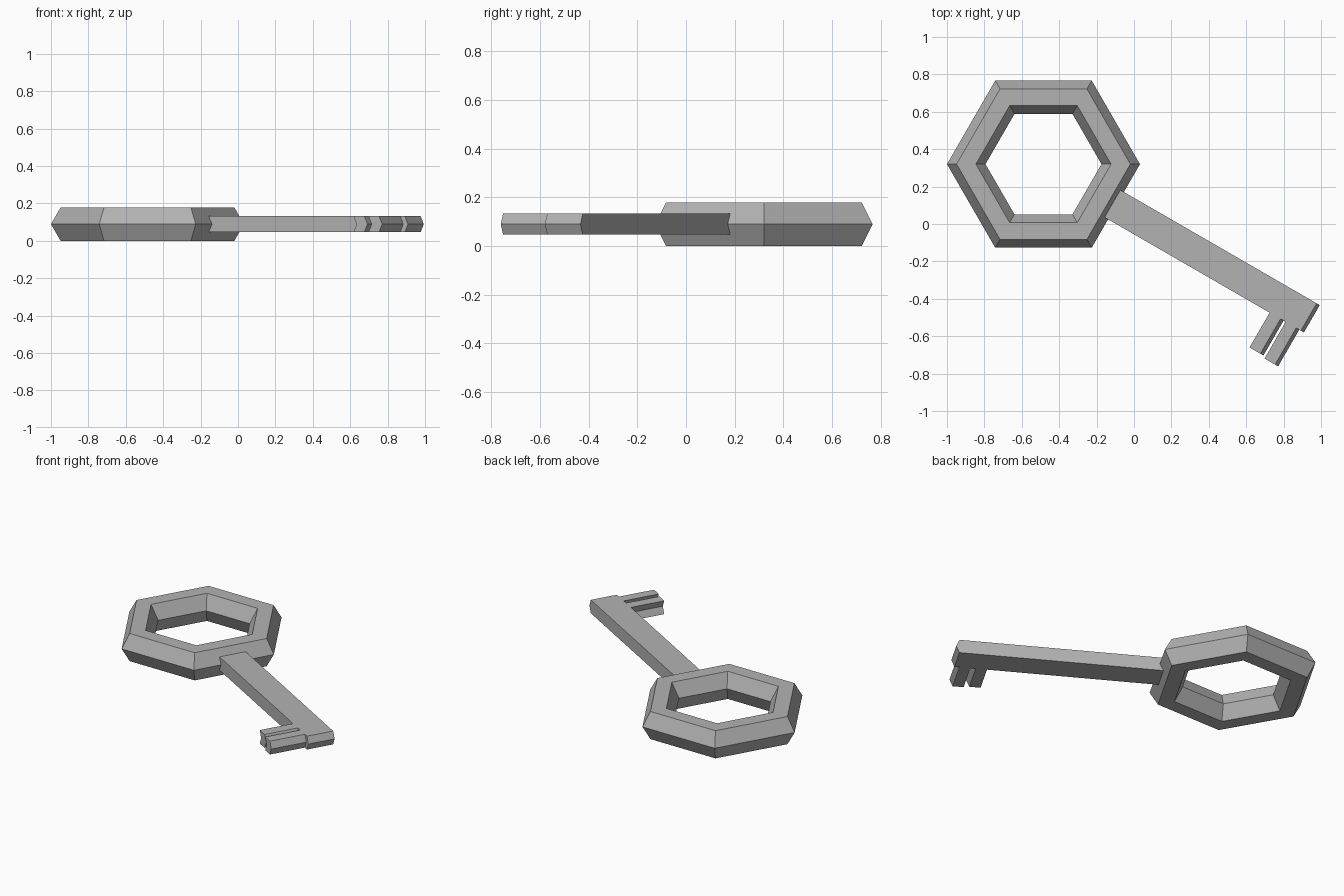
import bpy, bmesh, math
from mathutils import Matrix

if "Cube" in bpy.data.objects:
    bpy.data.objects.remove(bpy.data.objects["Cube"])

CX, CY, CZ = -0.484, 0.32, 0.0893   # bow centre
TILT = math.radians(-30)            # direction of the blade

metal = bpy.data.materials.new("grey metal")
metal.diffuse_color = (0.45, 0.45, 0.45, 1)
metal.use_nodes = True
metal.node_tree.nodes["Principled BSDF"].inputs["Base Color"].default_value = metal.diffuse_color

# Bow: hexagonal ring with a hexagonal section
bpy.ops.mesh.primitive_torus_add(major_segments=6, minor_segments=6,
                                 major_radius=0.413, minor_radius=0.103,
                                 location=(CX, CY, CZ))
bow = bpy.context.object
bow.name = "bow_ring"
bow.data.materials.append(metal)

# Blade: shaft and teeth outline, u along the shaft, v across it
outline = [(0.38, 0.086), (0.38, -0.083), (1.444, -0.083), (1.444, -0.298),
           (1.511, -0.298), (1.511, -0.083), (1.543, -0.083), (1.543, -0.309),
           (1.608, -0.309), (1.608, -0.083), (1.637, -0.083), (1.637, 0.086)]
HALF, BULGE = 0.043, 0.019          # half thickness, forward shift of the mid plane

bm = bmesh.new()
loops = [[bm.verts.new((u + shift, v, z)) for u, v in outline]
         for z, shift in ((-HALF, 0), (0, BULGE), (HALF, 0))]
n = len(outline)
for low, high in zip(loops, loops[1:]):
    for i in range(n):
        j = (i + 1) % n
        bm.faces.new((low[i], low[j], high[j], high[i]))
bm.faces.new(loops[0][::-1])
bm.faces.new(loops[2])
bmesh.ops.recalc_face_normals(bm, faces=bm.faces)
bm.transform(Matrix.Translation((CX, CY, CZ)) @ Matrix.Rotation(TILT, 4, 'Z'))
mesh = bpy.data.meshes.new("blade")
bm.to_mesh(mesh)
bm.free()
mesh.materials.append(metal)
blade = bpy.data.objects.new("shaft_and_teeth", mesh)
bpy.context.collection.objects.link(blade)
